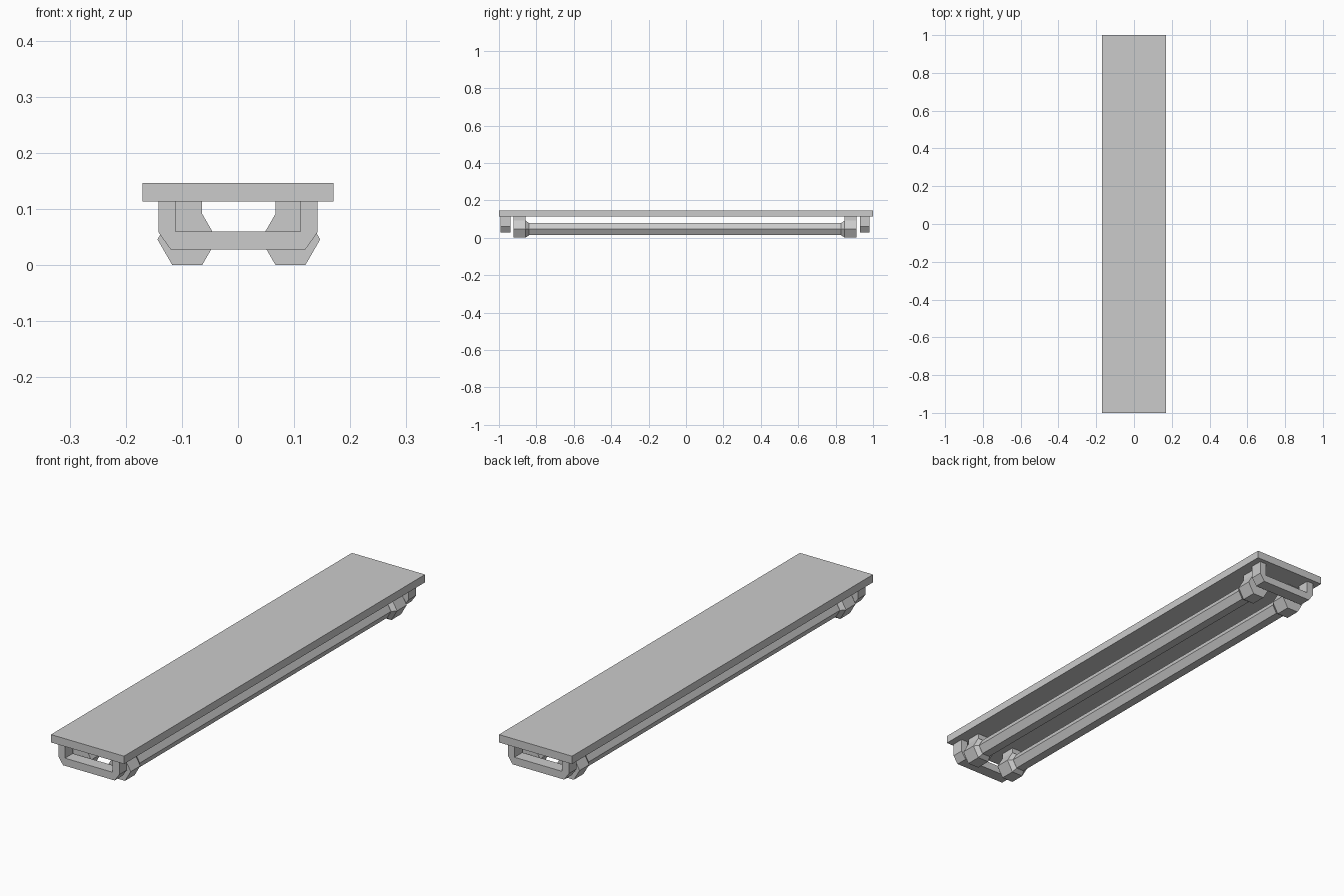
import bpy, bmesh
from math import cos, sin, pi

if "Cube" in bpy.data.objects:
    bpy.data.objects.remove(bpy.data.objects["Cube"], do_unlink=True)

grey = bpy.data.materials.new("light grey")
grey.use_nodes = True
grey.diffuse_color = (0.6, 0.6, 0.6, 1)
grey.node_tree.nodes["Principled BSDF"].inputs["Base Color"].default_value = (0.6, 0.6, 0.6, 1)

PLATE_Z, TOP_Z = 0.114, 0.147
TUBE_Z = 0.046
MID_Y = -0.005        # fittings sit a touch off the plate's centre


def loft(name, sections):
    """Skin a list of (y, [(x, z), ...]) sections and cap both ends."""
    bm = bmesh.new()
    rings = [[bm.verts.new((x, y, z)) for x, z in pts] for y, pts in sections]
    for a, b in zip(rings, rings[1:]):
        for i in range(len(a)):
            j = (i + 1) % len(a)
            bm.faces.new((a[i], a[j], b[j], b[i]))
    bm.faces.new(rings[0])
    bm.faces.new(rings[-1])
    bmesh.ops.recalc_face_normals(bm, faces=bm.faces)
    mesh = bpy.data.meshes.new(name)
    bm.to_mesh(mesh)
    bm.free()
    mesh.materials.append(grey)
    obj = bpy.data.objects.new(name, mesh)
    bpy.context.collection.objects.link(obj)
    return obj


def rect(x0, x1, z0, z1):
    return [(x0, z0), (x1, z0), (x1, z1), (x0, z1)]


def hexagon(cx, r):
    return [(cx + r * cos(i * pi / 3), TUBE_Z + r * sin(i * pi / 3)) for i in range(6)]


# Mounting plate
plate = rect(-0.17, 0.17, PLATE_Z, TOP_Z)
loft("mounting_plate", [(-1, plate), (1, plate)])

# U-shaped end bracket profile, mirrored from its right half
half = [(0.12, 0.028), (0.142, 0.059), (0.142, PLATE_Z), (0.111, PLATE_Z), (0.111, 0.06)]
bracket = half + [(-x, z) for x, z in reversed(half)]

for end, s in (("front", -1), ("back", 1)):
    loft(end + "_bracket", [(MID_Y + s * 0.934, bracket), (MID_Y + s * 0.986, bracket)])

# Tubes, with a tapered socket and a stem at each end
for side, cx in (("right", -0.0905), ("left", 0.0935)):
    tube = hexagon(cx, 0.037)
    loft(side + "_tube", [(MID_Y - 0.88, tube), (MID_Y + 0.88, tube)])
    for end, s in (("front", -1), ("back", 1)):
        wide = hexagon(cx, 0.053)
        inner, outer = MID_Y + s * 0.853, MID_Y + s * 0.917
        loft(f"{end}_{side}_socket",
             [(MID_Y + s * 0.835, hexagon(cx, 0.038)), (inner, wide), (outer, wide)])
        stem = rect(cx - 0.0265, cx + 0.0265, 0.091, PLATE_Z)
        loft(f"{end}_{side}_stem", [(inner, stem), (outer, stem)])
